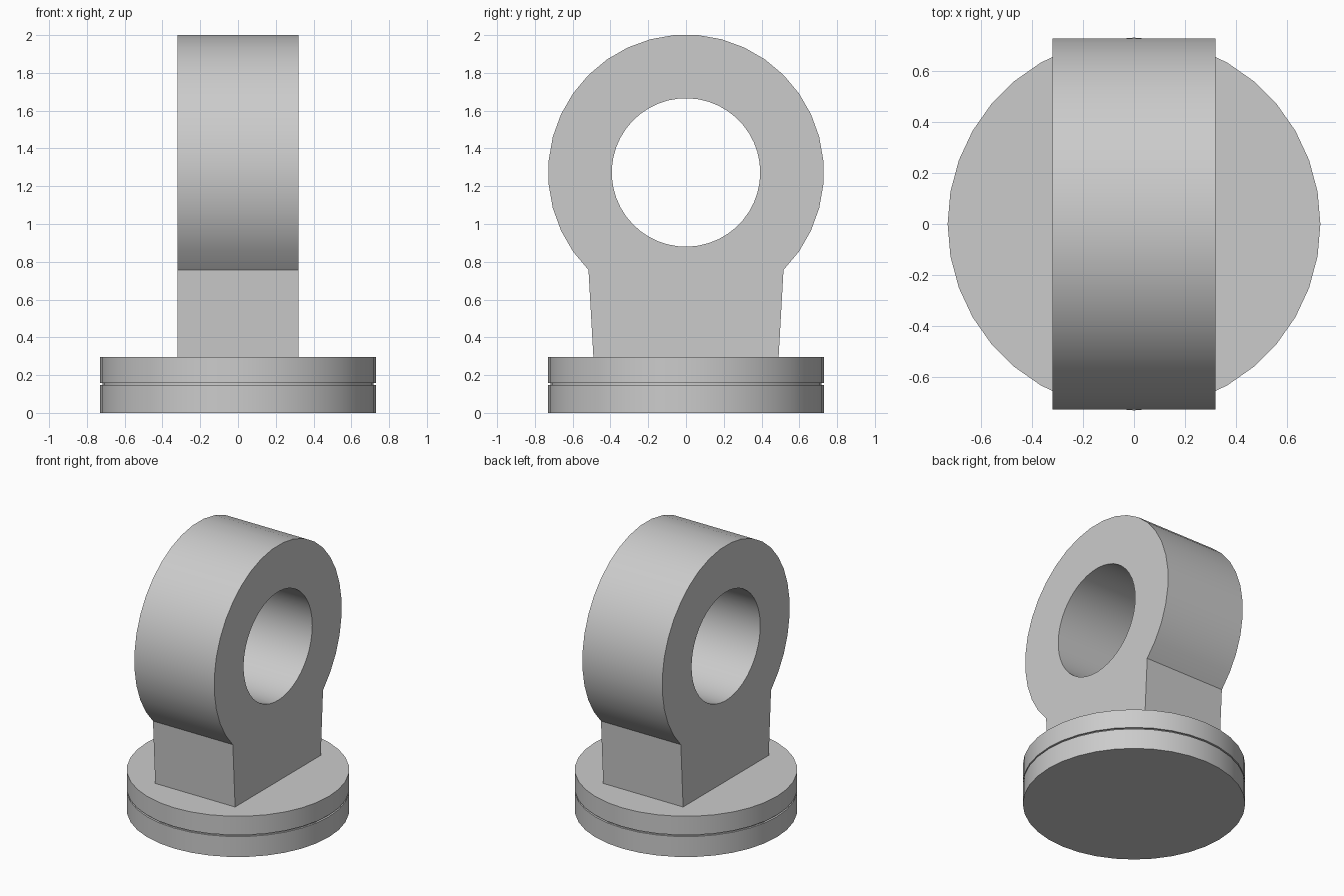
import bpy, bmesh
from math import cos, sin, radians
from mathutils import Vector

default = bpy.data.objects.get("Cube")
if default:
    bpy.data.objects.remove(default, do_unlink=True)

SIDES = 36
RADIUS = 0.73
HOLE = 0.393
HALF_WIDTH = 0.32
BASE_TOP = 0.295
CENTRE_Z = 2 - RADIUS * cos(radians(5))

grey = bpy.data.materials.new("plain grey")
grey.use_nodes = True
colour = (0.6, 0.6, 0.6, 1)
grey.diffuse_color = colour
grey.node_tree.nodes["Principled BSDF"].inputs["Base Color"].default_value = colour


def finish(name, bm):
    bmesh.ops.recalc_face_normals(bm, faces=bm.faces)
    mesh = bpy.data.meshes.new(name)
    bm.to_mesh(mesh)
    bm.free()
    mesh.materials.append(grey)
    obj = bpy.data.objects.new(name, mesh)
    bpy.context.collection.objects.link(obj)
    bpy.ops.object.select_all(action='DESELECT')
    obj.select_set(True)
    bpy.context.view_layer.objects.active = obj
    bpy.ops.object.shade_smooth_by_angle(angle=radians(30))
    return obj


def arc(radius, start, end, step):
    return [(radius * cos(radians(a)), CENTRE_Z + radius * sin(radians(a)))
            for a in range(start, end, step)]


def add_loop(bm, points):
    verts = [bm.verts.new((-HALF_WIDTH, y, z)) for y, z in points]
    return [bm.edges.new((v, verts[i - 1])) for i, v in enumerate(verts)]


# Round base: a lathed profile with a thin groove
bm = bmesh.new()
profile = [(0, 0), (RADIUS, 0), (RADIUS, 0.148), (RADIUS - 0.013, 0.148),
           (RADIUS - 0.013, 0.159), (RADIUS, 0.159), (RADIUS, BASE_TOP), (0, BASE_TOP)]
verts = [bm.verts.new((r, 0, z)) for r, z in profile]
edges = [bm.edges.new(pair) for pair in zip(verts, verts[1:])]
bmesh.ops.spin(bm, geom=verts + edges, cent=(0, 0, 0), axis=(0, 0, 1),
               angle=radians(360), steps=SIDES, use_merge=False)
bmesh.ops.remove_doubles(bm, verts=bm.verts, dist=0.0005)
bmesh.ops.dissolve_degenerate(bm, edges=bm.edges, dist=0.0005)
finish("round_base", bm)

# Eye and tapered neck: one outline with a round hole, extruded across
bm = bmesh.new()
outline = arc(RADIUS, -45, 226, 10) + [(-0.49, BASE_TOP - 0.005), (0.49, BASE_TOP - 0.005)]
edges = add_loop(bm, outline) + add_loop(bm, arc(HOLE, 0, 360, 8))
bmesh.ops.triangle_fill(bm, edges=edges, use_beauty=True, normal=Vector((1, 0, 0)))
new = bmesh.ops.extrude_face_region(bm, geom=bm.faces[:], use_keep_orig=True)["geom"]
bmesh.ops.translate(bm, vec=(2 * HALF_WIDTH, 0, 0),
                    verts=[g for g in new if isinstance(g, bmesh.types.BMVert)])
finish("ring_eye_with_neck", bm)
